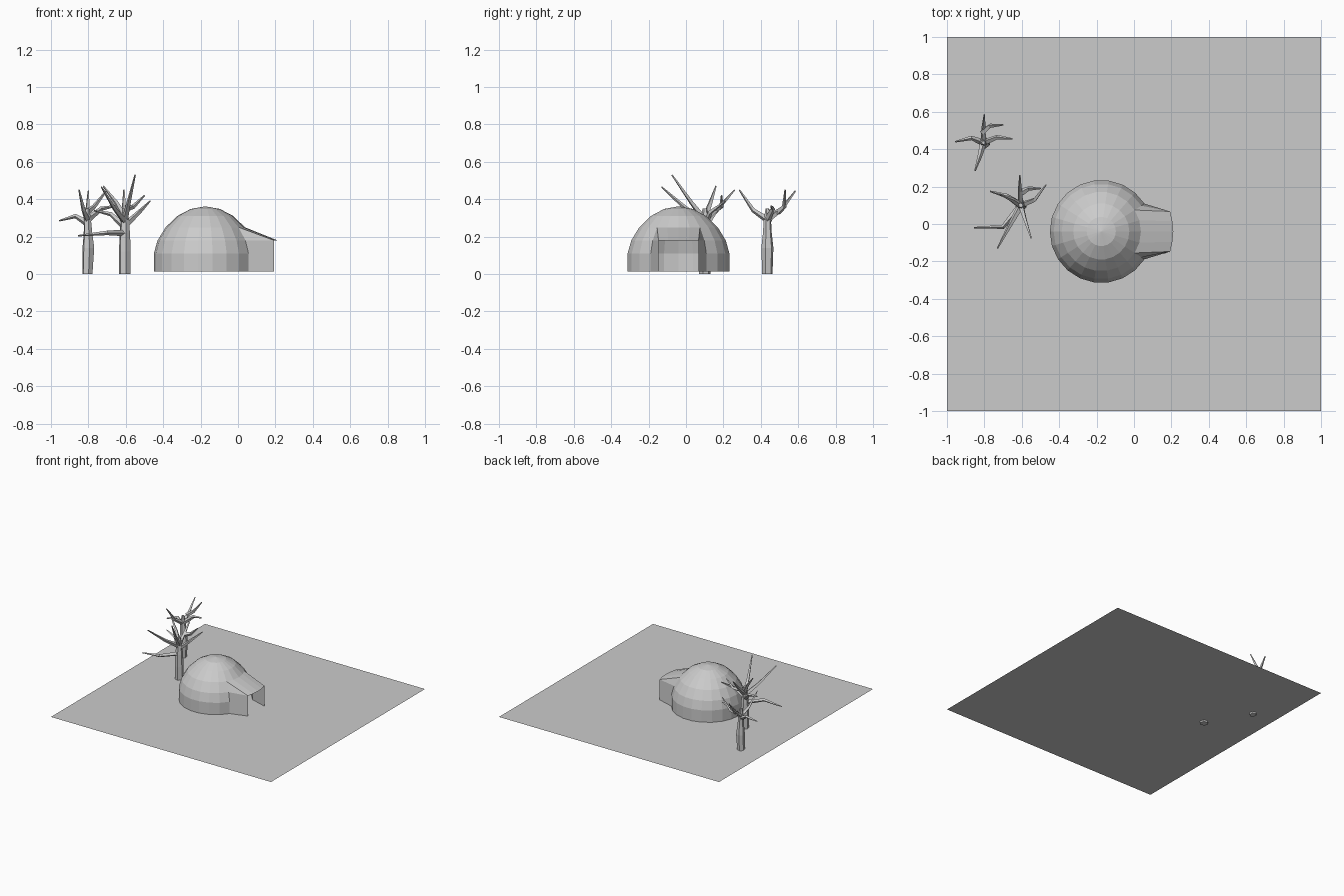
import bpy, bmesh, math
from mathutils import Vector

if "Cube" in bpy.data.objects:
    bpy.data.objects.remove(bpy.data.objects["Cube"])

def finish(bm, name):
    me = bpy.data.meshes.new(name)
    bm.to_mesh(me)
    bm.free()
    ob = bpy.data.objects.new(name, me)
    bpy.context.collection.objects.link(ob)
    return ob

G = 0.013                     # ground height
CX, CY = -0.175, -0.04        # dome centre

# Flat square ground
bm = bmesh.new()
bmesh.ops.create_grid(bm, x_segments=1, y_segments=1, size=1)
bmesh.ops.translate(bm, verts=bm.verts, vec=(0, 0, G))
finish(bm, "ground_plane")

# Dome: straight wall and rounded cap, left open where the porch joins
N = 22
profile = [(0.275, G), (0.275, 0.11), (0.255, 0.18), (0.212, 0.25),
           (0.15, 0.31), (0.078, 0.348)]
bm = bmesh.new()
rings = []
for r, z in profile:
    rings.append([bm.verts.new((CX + r * math.cos(2 * math.pi * i / N),
                                CY + r * math.sin(2 * math.pi * i / N), z)) for i in range(N)])
apex = bm.verts.new((CX, CY, 0.362))
for k in range(len(rings) - 1):
    for i in range(N):
        if k < 3 and i in (0, 1, N - 1, N - 2):
            continue
        j = (i + 1) % N
        bm.faces.new((rings[k][i], rings[k][j], rings[k + 1][j], rings[k + 1][i]))
for i in range(N):
    bm.faces.new((rings[-1][i], rings[-1][(i + 1) % N], apex))
loose = [v for v in bm.verts if not v.link_faces]
bmesh.ops.delete(bm, geom=loose, context='VERTS')
finish(bm, "dome_shell")

# Porch: side walls, sloped roof with bowed front edge, triangular roof sides
bm = bmesh.new()
edge = {}
for s in (-1, 1):
    a = s * 4 * math.pi / N
    c, sn = math.cos(a), math.sin(a)
    low = [bm.verts.new((CX + r * c, CY + r * sn, z)) for r, z in profile[:4]]
    tip_b = bm.verts.new((0.193, CY + s * 0.107, G))
    tip_t = bm.verts.new((0.193, CY + s * 0.107, 0.18))
    bm.faces.new((low[0], low[1], low[2], tip_t, tip_b))
    bm.faces.new((low[2], low[3], tip_t))
    edge[s] = (low[3], tip_t)
r = profile[3][0]
back = [edge[-1][0]] + [bm.verts.new((CX + r * math.cos(k * 2 * math.pi / N),
        CY + r * math.sin(k * 2 * math.pi / N), 0.25)) for k in (-1, 0, 1)] + [edge[1][0]]
front = [edge[-1][1]] + [bm.verts.new((x, CY + y, 0.18)) for x, y in
         ((0.205, -0.055), (0.21, 0), (0.205, 0.055))] + [edge[1][1]]
for i in range(4):
    bm.faces.new((back[i], front[i], front[i + 1], back[i + 1]))
bmesh.ops.recalc_face_normals(bm, faces=bm.faces)
finish(bm, "entrance_porch")

def limb(bm, pts, radii, sides=5):
    """Tapered tube along a path."""
    pts = [Vector(p) for p in pts]
    loops = []
    for i, p in enumerate(pts):
        d = (pts[min(i + 1, len(pts) - 1)] - pts[max(i - 1, 0)]).normalized()
        u = d.cross(Vector((0.31, 0.95, 0.05))).normalized()
        w = d.cross(u)
        loops.append([bm.verts.new(p + radii[i] * (math.cos(t) * u + math.sin(t) * w))
                      for t in (2 * math.pi * k / sides for k in range(sides))])
    for a, b in zip(loops, loops[1:]):
        for k in range(sides):
            j = (k + 1) % sides
            bm.faces.new((a[k], a[j], b[j], b[k]))
    bm.faces.new(loops[0][::-1])
    bm.faces.new(loops[-1])

def tree(name, x, y, trunk, branches):
    bm = bmesh.new()
    limb(bm, [(x + dx, y, z) for dx, z, r in trunk], [r for dx, z, r in trunk], 6)
    for start, mid, tip in branches:
        limb(bm, [(x, y, start) if isinstance(start, float) else start, mid, tip],
             [0.018, 0.012, 0.004], 4)
    bmesh.ops.recalc_face_normals(bm, faces=bm.faces)
    finish(bm, name)

# Bare trees
tree("near_tree", -0.605, 0.1,
     [(0, 0, 0.032), (0, 0.12, 0.033), (0, 0.22, 0.029), (0, 0.31, 0.02), (0, 0.35, 0.012)],
     [(0.29, (-0.585, 0.03, 0.38), (-0.55, -0.075, 0.53)),
      (0.28, (-0.66, 0.0, 0.35), (-0.73, -0.13, 0.465)),
      (0.22, (-0.70, -0.015, 0.22), (-0.855, -0.02, 0.205)),
      (0.25, (-0.68, 0.15, 0.32), (-0.77, 0.175, 0.34)),
      (0.29, (-0.61, 0.18, 0.36), (-0.61, 0.26, 0.45)),
      (0.26, (-0.53, 0.13, 0.33), (-0.47, 0.21, 0.39)),
      (0.30, (-0.65, 0.13, 0.38), (-0.72, 0.16, 0.47)),
      ((-0.60, 0.17, 0.35), (-0.56, 0.19, 0.36), (-0.50, 0.19, 0.42))])
tree("far_tree", -0.805, 0.435,
     [(0, 0, 0.028), (0.005, 0.14, 0.033), (0.003, 0.22, 0.024), (0, 0.29, 0.02), (0, 0.35, 0.01)],
     [(0.27, (-0.87, 0.46, 0.31), (-0.955, 0.44, 0.285)),
      (0.29, (-0.825, 0.36, 0.34), (-0.85, 0.285, 0.45)),
      (0.29, (-0.805, 0.51, 0.345), (-0.80, 0.585, 0.445)),
      (0.29, (-0.73, 0.465, 0.35), (-0.65, 0.455, 0.365)),
      ((-0.81, 0.49, 0.33), (-0.77, 0.525, 0.36), (-0.70, 0.53, 0.45))])
